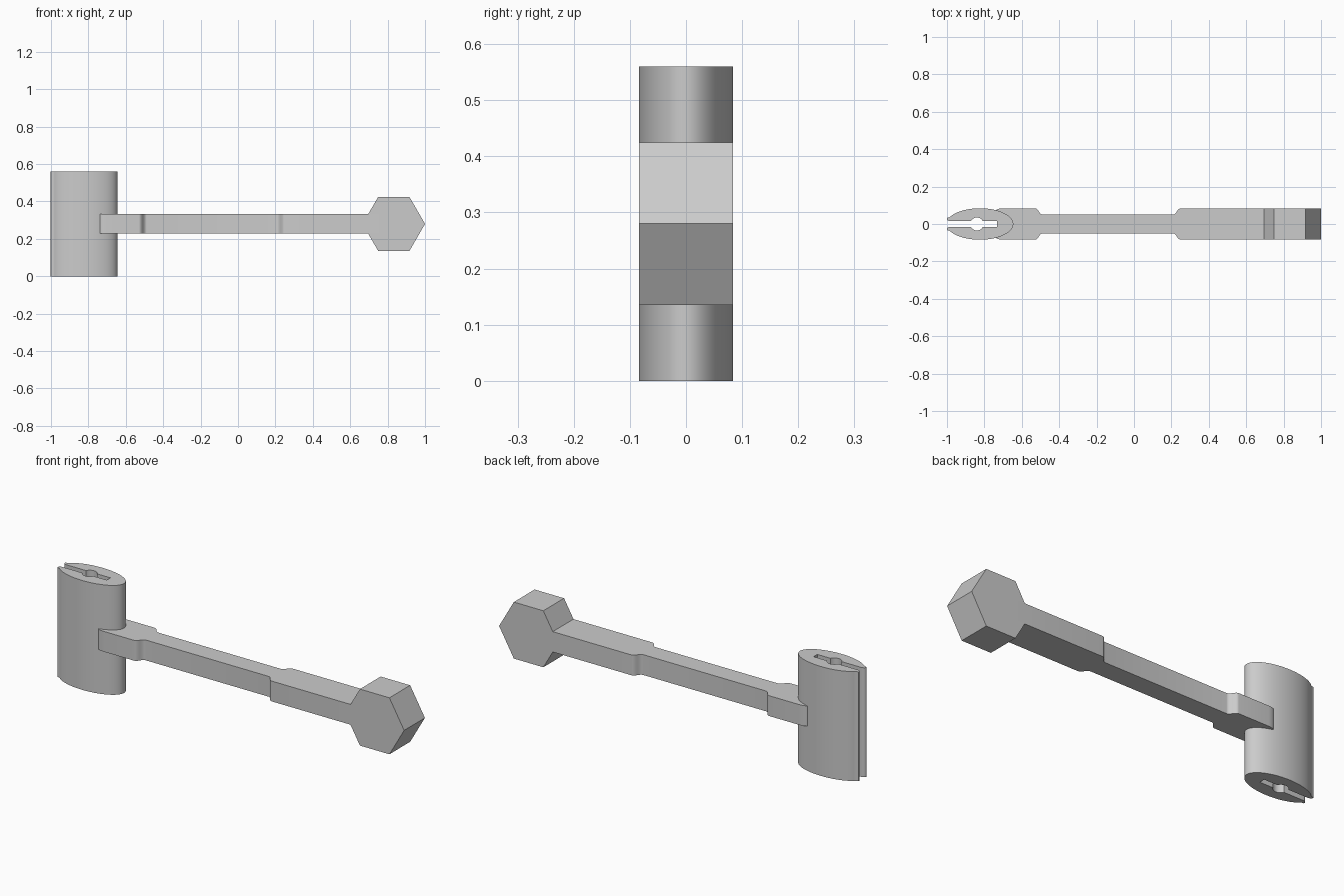
import bpy
import bmesh
from math import sin, cos, pi, radians, sqrt

cube = bpy.data.objects.get("Cube")
if cube:
    bpy.data.objects.remove(cube)

grey = bpy.data.materials.new("plain grey")
grey.use_nodes = True
GREY = (0.6, 0.6, 0.6, 1)
grey.diffuse_color = GREY
grey.node_tree.nodes["Principled BSDF"].inputs["Base Color"].default_value = GREY

MID = 0.28       # height of the handle axis
HALF = 0.084     # half thickness of the broad parts


def prism(name, outline, offset, smooth=True):
    """Extrude a closed outline of 3D points along an offset."""
    bm = bmesh.new()
    face = bm.faces.new([bm.verts.new(p) for p in outline])
    new = bmesh.ops.extrude_face_region(bm, geom=[face])["geom"]
    bmesh.ops.translate(bm, vec=offset,
                        verts=[g for g in new if isinstance(g, bmesh.types.BMVert)])
    bmesh.ops.recalc_face_normals(bm, faces=bm.faces)
    mesh = bpy.data.meshes.new(name)
    bm.to_mesh(mesh)
    bm.free()
    mesh.materials.append(grey)
    obj = bpy.data.objects.new(name, mesh)
    bpy.context.collection.objects.link(obj)
    if smooth:
        bpy.ops.object.select_all(action="DESELECT")
        obj.select_set(True)
        bpy.context.view_layer.objects.active = obj
        bpy.ops.object.shade_smooth_by_angle(angle=radians(32))
    return obj


def mirrored(half, z):
    """Close a half outline by mirroring it across y = 0."""
    full = half + [(x, -y) for x, y in reversed(half) if y > 1e-5]
    return [(x, y, z) for x, y in full]


def arc(cx, cy, rx, ry, a0, a1, n):
    steps = [radians(a0 + (a1 - a0) * i / n) for i in range(n + 1)]
    return [(cx + rx * cos(a), cy + ry * sin(a)) for a in steps]


# Slotted elliptical head: outer wall, rounded prong tip, slot with round bore
slot, bore, bore_x = 0.015, 0.035, -0.84
spread = math_angle = 180 - 25
half = arc(-0.824, 0, 0.179, HALF, 0, spread, 32)
tip_x, tip_y = half[-1]
half += arc(tip_x + 0.005, slot + 0.014, 0.02, 0.014, 165, 270, 8)
reach = sqrt(bore ** 2 - slot ** 2)
cut = 180 - 25.4
half += arc(bore_x, 0, bore, bore, cut, 180 - cut, 12)
half += [(-0.733, slot), (-0.733, 0)]
# the ellipse starts on the axis, so drop the duplicate mirror of both ends
prism("slotted_head", mirrored(half, 0), (0, 0, 0.56))


# Handle: broad ends with S-shaped shoulders down to a narrow shank
def shoulder(x0, x1, y0, y1, n=12):
    pts = []
    for i in range(n + 1):
        t = i / n
        s = 2 * t * t if t < 0.5 else 1 - 2 * (1 - t) ** 2
        pts.append((x0 + (x1 - x0) * t, y0 + (y1 - y0) * s))
    return pts


shank = 0.05
grip = [(-0.72, 0.03), (-0.74, 0.072)]
grip += arc(-0.70, HALF - 0.014, 0.04, 0.014, 165, 90, 6)
grip += shoulder(-0.53, -0.488, HALF, shank)
grip += shoulder(0.208, 0.25, shank, HALF)
grip += [(0.80, HALF)]
prism("handle", mirrored(grip, MID - 0.052), (0, 0, 0.104))

# Hexagonal end with flats at the top and bottom
R = 0.167
hexagon = [(0.833 + R * cos(i * pi / 3), -HALF, MID + R * sin(i * pi / 3))
           for i in range(6)]
prism("hex_end", hexagon, (0, 2 * HALF, 0), smooth=False)
